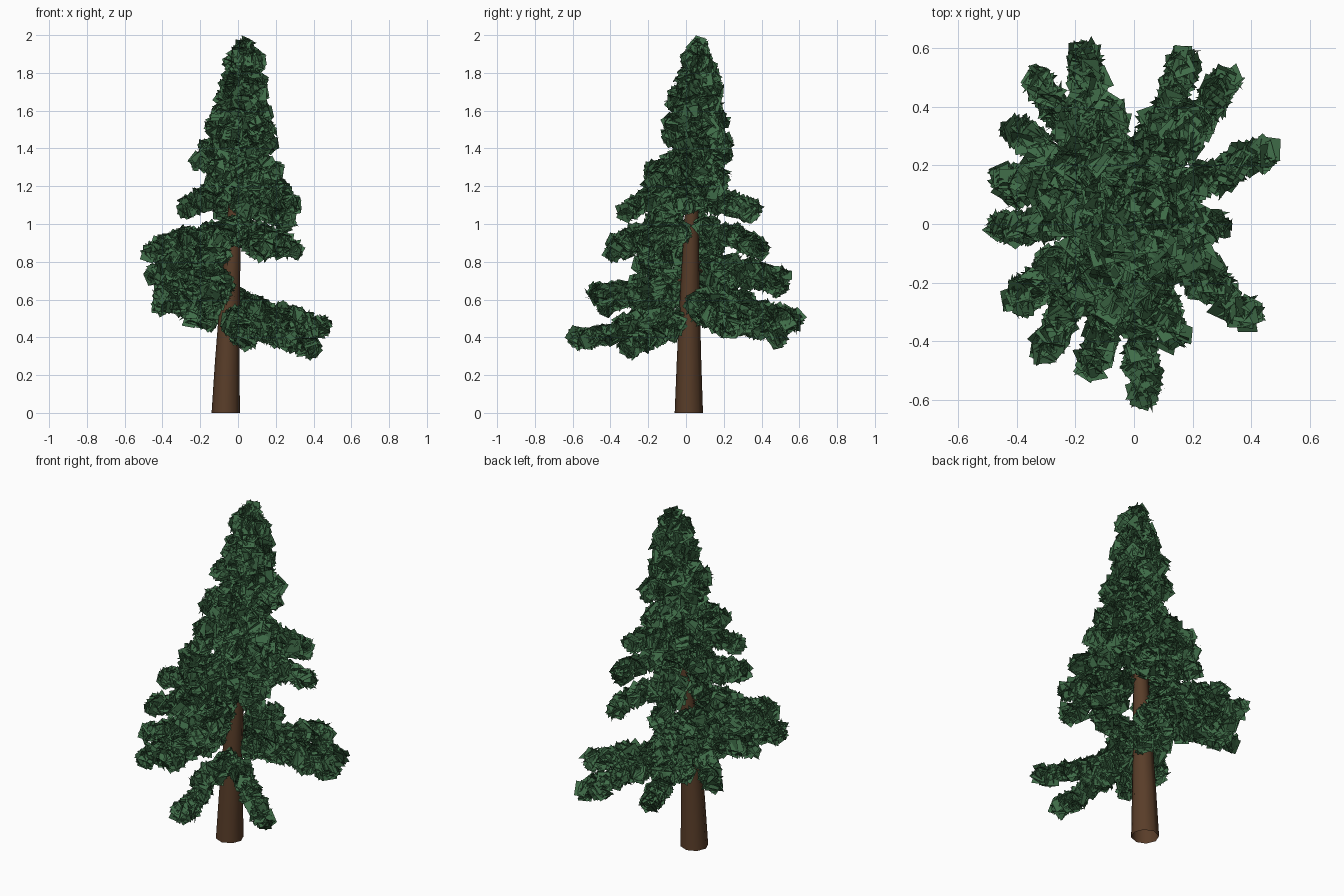
import bpy, bmesh, random
from math import cos, sin, pi, radians
from mathutils import Vector, Quaternion

if "Cube" in bpy.data.objects:
    bpy.data.objects.remove(bpy.data.objects["Cube"])

random.seed(7)
X, Y, Z = Vector((1, 0, 0)), Vector((0, 1, 0)), Vector((0, 0, 1))
HEIGHT = 1.92

def material(name, col):
    m = bpy.data.materials.new(name)
    m.diffuse_color = (*col, 1)
    m.use_nodes = True
    m.node_tree.nodes["Principled BSDF"].inputs["Base Color"].default_value = m.diffuse_color
    return m

def make_object(name, bm, mat, smooth=False):
    me = bpy.data.meshes.new(name)
    bm.to_mesh(me)
    bm.free()
    me.materials.append(mat)
    me.polygons.foreach_set("use_smooth", [smooth] * len(me.polygons))
    bpy.context.collection.objects.link(bpy.data.objects.new(name, me))

def trunk_at(z):
    # gently leaning trunk axis
    t = z / HEIGHT
    return Vector((-0.065 + 0.1 * t ** 1.3, 0.015 + 0.05 * t * t, z))

def tube(bm, rings, sides):
    loops = [[bm.verts.new(c + u * r * cos(2 * pi * i / sides) + v * r * sin(2 * pi * i / sides))
              for i in range(sides)] for c, r, u, v in rings]
    for a, b in zip(loops, loops[1:]):
        for i in range(sides):
            j = (i + 1) % sides
            bm.faces.new((a[i], a[j], b[j], b[i]))

def random_dir():
    return Vector([random.gauss(0, 1) for _ in range(3)]).normalized()

def card(bm, c, normal, size):
    # one needle card, turned at random about its normal
    q = normal.to_track_quat('Z', 'Y') @ Quaternion(Z, random.uniform(0, pi))
    u, v = q @ X * size / 2, q @ Y * size / 2
    bm.faces.new([bm.verts.new(c + s * u + t * v) for s, t in ((-1, -1), (1, -1), (1, 1), (-1, 1))])

def clump(bm, c, spread, n):
    # outer cards face outward, inner ones stand every way
    for i in range(n):
        d = random_dir()
        if i % 2:
            card(bm, c + d * spread * random.uniform(0.8, 1.15), (d + random_dir() * 0.5).normalized(),
                 random.uniform(0.065, 0.08))
        else:
            card(bm, c + d * spread * random.uniform(0.2, 0.8), random_dir(), random.uniform(0.065, 0.085))

def branch(wood, leaves, tip, rise):
    # drooping limb from the trunk to the tip, wrapped in needle clumps
    root = trunk_at(tip.z + rise)
    mid = root.lerp(tip, 0.5) + Z * 0.02
    path = lambda t: root * (1 - t) ** 2 + mid * 2 * t * (1 - t) + tip * t * t
    length = (tip - root).length
    axis = (tip - root).normalized()
    u = axis.cross(Z).normalized()
    v = u.cross(axis)
    tube(wood, [(path(t), 0.012 * (1 - 0.8 * t), u, v) for t in (0, 0.5, 1)], 4)
    steps = max(2, round(length / 0.045))
    for i in range(steps + 1):
        t = i / steps
        if t * length < 0.07 and root.z < 1.1:
            continue
        wobble = u * random.uniform(-0.03, 0.03) + v * random.uniform(-0.025, 0.025)
        clump(leaves, path(t) + wobble * (1 - 0.5 * t), 0.036, 22)

# trunk
bm = bmesh.new()
tube(bm, [(trunk_at(HEIGHT * i / 7), 0.075 * (1 - i / 7.4), X, Y) for i in range(8)], 8)
make_object("trunk", bm, material("bark", (0.10, 0.047, 0.022)), True)

wood, leaves = bmesh.new(), bmesh.new()

# big lower limbs, by tip position
LOW_TIPS = [(0.04, -0.57, 0.39), (0.38, -0.31, 0.34), (0.44, 0.24, 0.45), (0.31, 0.48, 0.41),
            (0.17, 0.55, 0.48), (-0.17, 0.57, 0.49), (-0.32, 0.49, 0.68), (-0.40, 0.32, 0.58),
            (-0.44, 0.14, 0.72), (-0.45, -0.02, 0.86), (-0.39, -0.26, 0.64), (-0.30, -0.42, 0.58),
            (-0.14, -0.47, 0.62), (-0.38, -0.22, 0.78), (-0.17, 0.50, 0.72), (-0.24, -0.26, 0.52),
            (-0.42, 0.15, 0.88)]
for p in LOW_TIPS:
    branch(wood, leaves, Vector(p), 0.08 + 0.22 * max(0, 0.65 - p[2]))

# middle limbs, by tip position
MID_TIPS = [(0.12, -0.38, 0.86), (-0.09, -0.36, 0.90), (0.28, -0.22, 0.87), (0.20, 0.37, 0.88),
            (-0.09, 0.38, 0.88), (0.28, -0.02, 1.11), (0.25, -0.16, 1.02), (0.04, -0.31, 1.08),
            (0.20, 0.32, 1.06), (-0.09, 0.34, 1.07), (-0.27, 0.06, 1.09), (-0.17, -0.22, 1.14),
            (-0.22, 0.20, 1.12), (0.23, 0.16, 1.18), (-0.19, 0.02, 1.32), (-0.11, -0.15, 1.27),
            (0.09, -0.18, 1.22), (0.18, -0.03, 1.28), (0.06, 0.17, 1.24), (-0.11, 0.17, 1.25)]
for p in MID_TIPS:
    branch(wood, leaves, Vector(p), 0.11)

# short crown limbs spiralling up by the golden angle
for i in range(24):
    t = i / 23
    z = 1.38 + 0.48 * t
    a = radians(60 + 137.5 * i)
    r = (0.165 - 0.115 * t) * random.uniform(0.9, 1.1)
    c = trunk_at(z)
    branch(wood, leaves, Vector((c.x + 0.01 + r * cos(a), c.y + 0.02 * (1 - t) + r * sin(a), z)),
           min(0.09, (HEIGHT - z) * 0.4))

# crown tip
for i in range(8):
    clump(leaves, trunk_at(1.62 + i * 0.04), 0.045, 22)
clump(leaves, trunk_at(1.93), 0.03, 24)

make_object("branches", wood, bpy.data.materials["bark"])
make_object("needle_clumps", leaves, material("needles", (0.05, 0.15, 0.065)))
